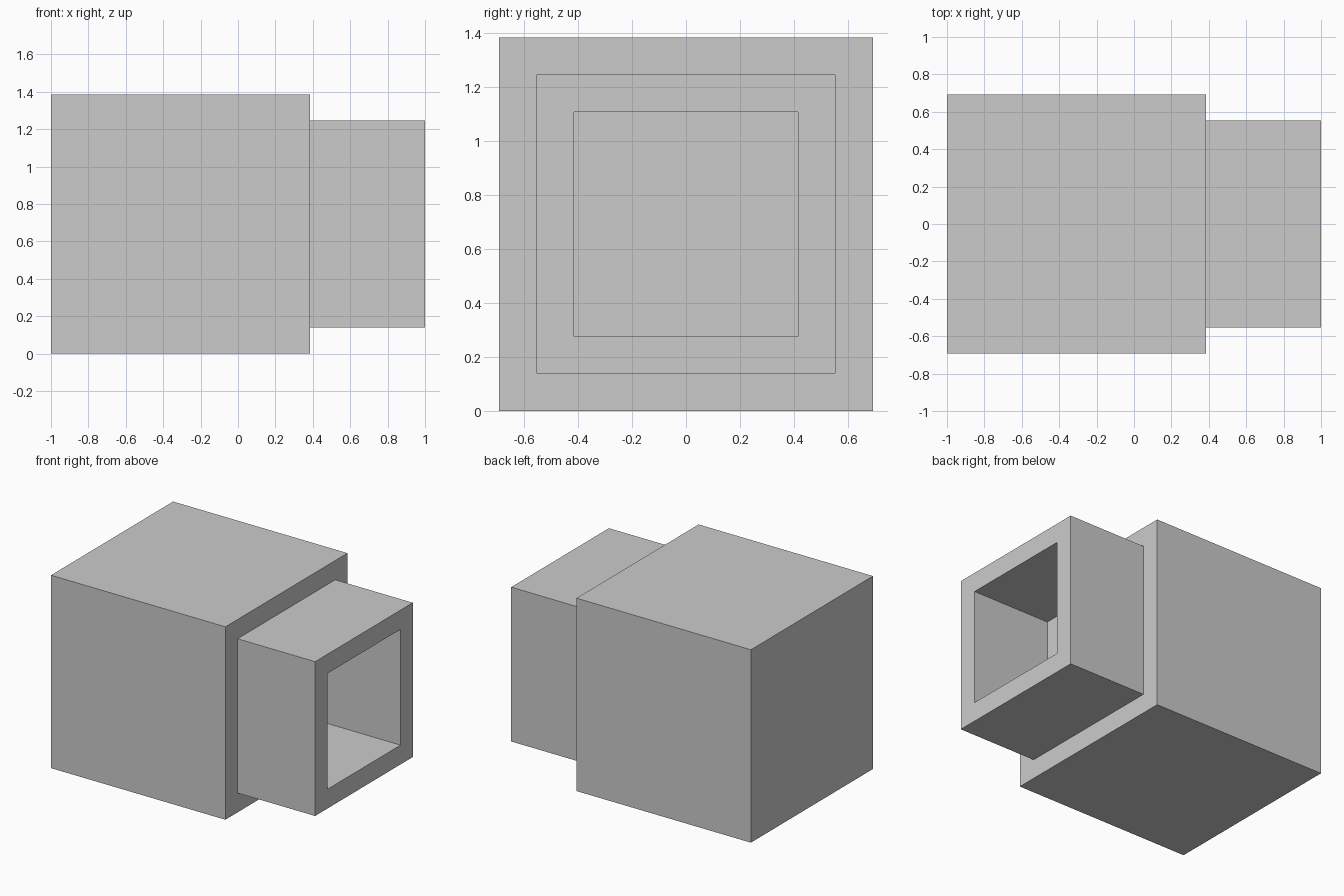
import bpy, bmesh
from mathutils import Vector

if "Cube" in bpy.data.objects:
    bpy.data.objects.remove(bpy.data.objects["Cube"])

BOX = 18 / 13           # side of the large cube
STEP = BOX - 1          # x of the shoulder
MID = BOX / 2           # height of the shared axis

bm = bmesh.new()


def square_ring(x, scale):
    """Square cross-section, centred on the axis, at position x."""
    h = MID * scale
    return [bm.verts.new(Vector((x, y * h, MID + z * h)))
            for y, z in ((-1, -1), (1, -1), (1, 1), (-1, 1))]


# Body back, shoulder, neck, rim and blind square socket as one closed skin
profile = [(-1, 1), (STEP, 1), (STEP, 0.8), (1, 0.8), (1, 0.6), (STEP, 0.6)]
rings = [square_ring(x, s) for x, s in profile]
bm.faces.new(rings[0])
for a, b in zip(rings, rings[1:]):
    for i in range(4):
        j = (i + 1) % 4
        bm.faces.new((a[i], a[j], b[j], b[i]))
bm.faces.new(rings[-1])
bmesh.ops.recalc_face_normals(bm, faces=bm.faces)

mesh = bpy.data.meshes.new("block_with_socket_neck")
bm.to_mesh(mesh)
bm.free()
block = bpy.data.objects.new("block_with_socket_neck", mesh)
bpy.context.collection.objects.link(block)
